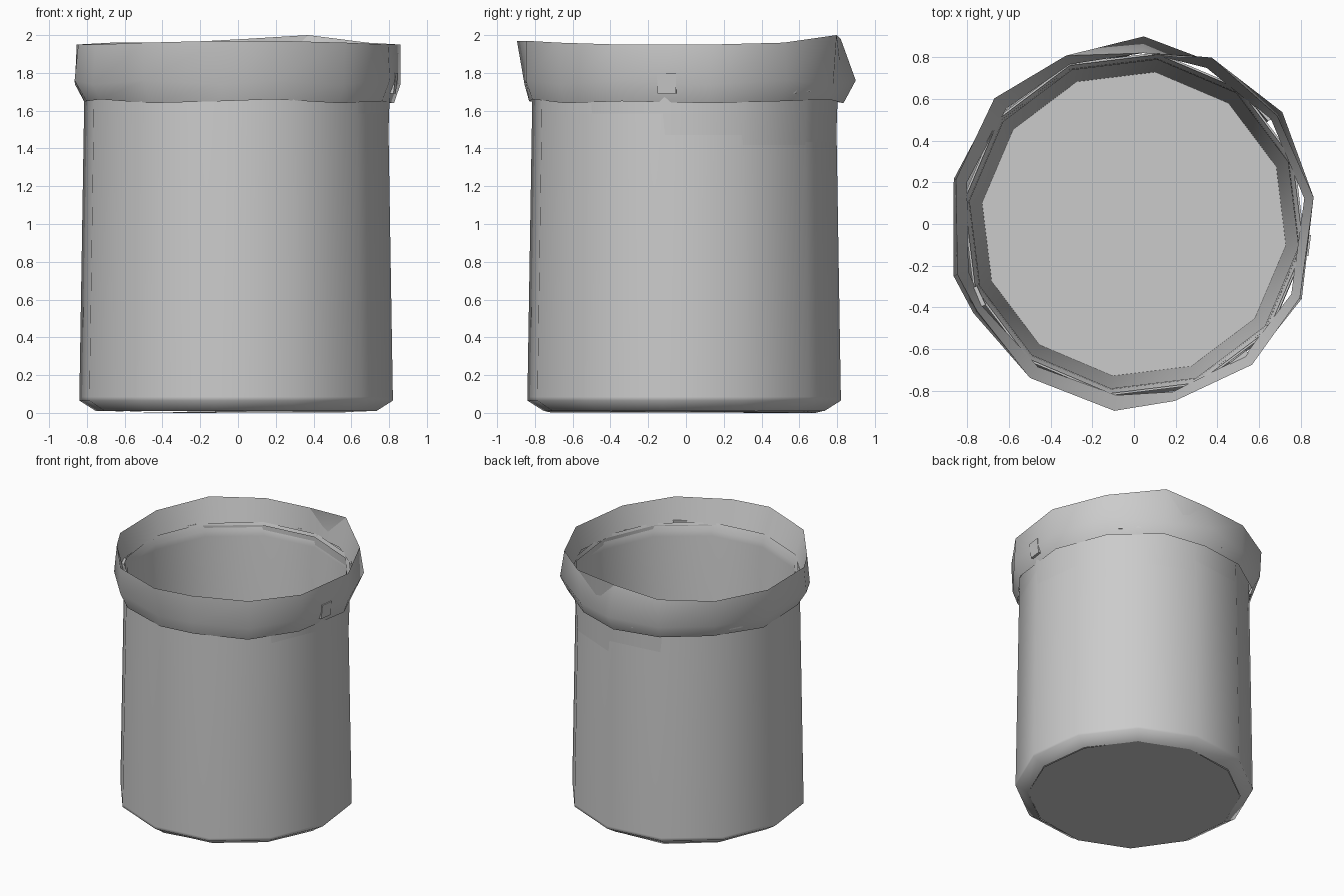
import bpy, bmesh
from math import cos, sin, radians
from mathutils import Matrix

if "Cube" in bpy.data.objects:
    bpy.data.objects.remove(bpy.data.objects["Cube"])


def finish(bm, name, angle=None, recalc=True):
    """Turn a bmesh into an object, optionally shaded smooth by angle."""
    if recalc:
        bmesh.ops.recalc_face_normals(bm, faces=bm.faces)
    me = bpy.data.meshes.new(name)
    bm.to_mesh(me)
    bm.free()
    ob = bpy.data.objects.new(name, me)
    bpy.context.collection.objects.link(ob)
    if angle:
        bpy.ops.object.select_all(action='DESELECT')
        bpy.context.view_layer.objects.active = ob
        ob.select_set(True)
        bpy.ops.object.shade_smooth_by_angle(angle=radians(angle))
    return ob


def skin(name, rings, cap_end=False, angle=42):
    """Bridge rings listed from outside/bottom over the rim to the inside/floor."""
    bm = bmesh.new()
    loops = [[bm.verts.new(p) for p in ring] for ring in rings]
    n = len(loops[0])
    for a, b in zip(loops, loops[1:]):
        for i in range(n):
            j = (i + 1) % n
            bm.faces.new((a[i], a[j], b[j], b[i]))
    if cap_end:
        bm.faces.new(loops[-1])
    return finish(bm, name, angle, recalc=False)


def ring(r, z, sides=12, start=-8, cx=-0.01, cy=-0.01):
    return [(cx + r * cos(radians(start + 360 * i / sides)),
             cy + r * sin(radians(start + 360 * i / sides)), z) for i in range(sides)]


# Bin body: slightly tapered wall rolling into a chamfered foot
wall = [(0.75, 0.01), (0.838, 0.065), (0.838, 0.085), (0.812, 1.66), (0.81, 1.78)]
skin("bin_body", [ring(r, z) for r, z in wall], angle=60)

# Base plate: separate so its edge stays crisp
bm = bmesh.new()
bm.faces.new([bm.verts.new((x, y, 0.008 + 0.008 * sin(5 * x)))
              for x, y, _ in reversed(ring(0.75, 0))])
finish(bm, "bin_base", recalc=False)

# Bin inside: rim, tapered inner wall and floor
inside = [(0.83, 1.70), (0.83, 1.78), (0.815, 1.78), (0.75, 0.03)]
skin("bin_inside", [ring(r, z, cx=0, cy=0) for r, z in inside], cap_end=True)

# Bag lining: inside wall and floor
lining = [(0.82, 1.795), (0.80, 1.74), (0.795, 1.70), (0.735, 0.05)]
skin("bag_lining", [ring(r, z, cx=0, cy=0) for r, z in lining], cap_end=True)

# Rim corners poking through the bag
for a in (-52, -7, 41, 95, 150, 205):
    bm = bmesh.new()
    bmesh.ops.create_cube(bm, size=1, matrix=Matrix.Rotation(radians(a), 4, 'Z')
                          @ Matrix.Translation((0.828, 0, 1.745))
                          @ Matrix.Diagonal((0.04, 0.10, 0.11, 1)))
    # Narrow the top edge back so each corner leans like the folded rim
    for v in bm.verts:
        if v.co.z < 1.7:
            v.co.x *= 0.985
            v.co.y *= 0.985
    finish(bm, "rim_corner")

# Bag fold: irregular crumpled rings around the rim
angles = [8.5, 37, 65, 87, 112, 138, 166, 196, 209, 236, 264, 283, 310, 336]
top_r = [.87, .86, .88, .82, .87, .90, .88, .88, .86, .89, .90, .87, .88, .87]
mid_r = [.87, .89, .86, .90, .87, .89, .89, .90, .88, .89, .86, .87, .87, .88]
top_z = [1.95, 1.96, 2.0, 1.98, 1.96, 1.96, 1.95, 1.95, 1.95, 1.96, 1.97, 1.97, 1.96, 1.95]
n = len(angles)


def bag_ring(radii, heights):
    return [(r * cos(radians(a)), r * sin(radians(a)), z)
            for a, r, z in zip(angles, radii, heights)]


hem_z = [1.64 + 0.01 * (i % 3) for i in range(n)]
mid_z = [1.74 + 0.02 * (i % 2) for i in range(n)]
skin("bag_fold", [
    bag_ring([0.835] * n, hem_z),
    bag_ring(mid_r, mid_z),
    bag_ring(top_r, top_z),
    bag_ring([0.825] * n, [1.78] * n),
])
